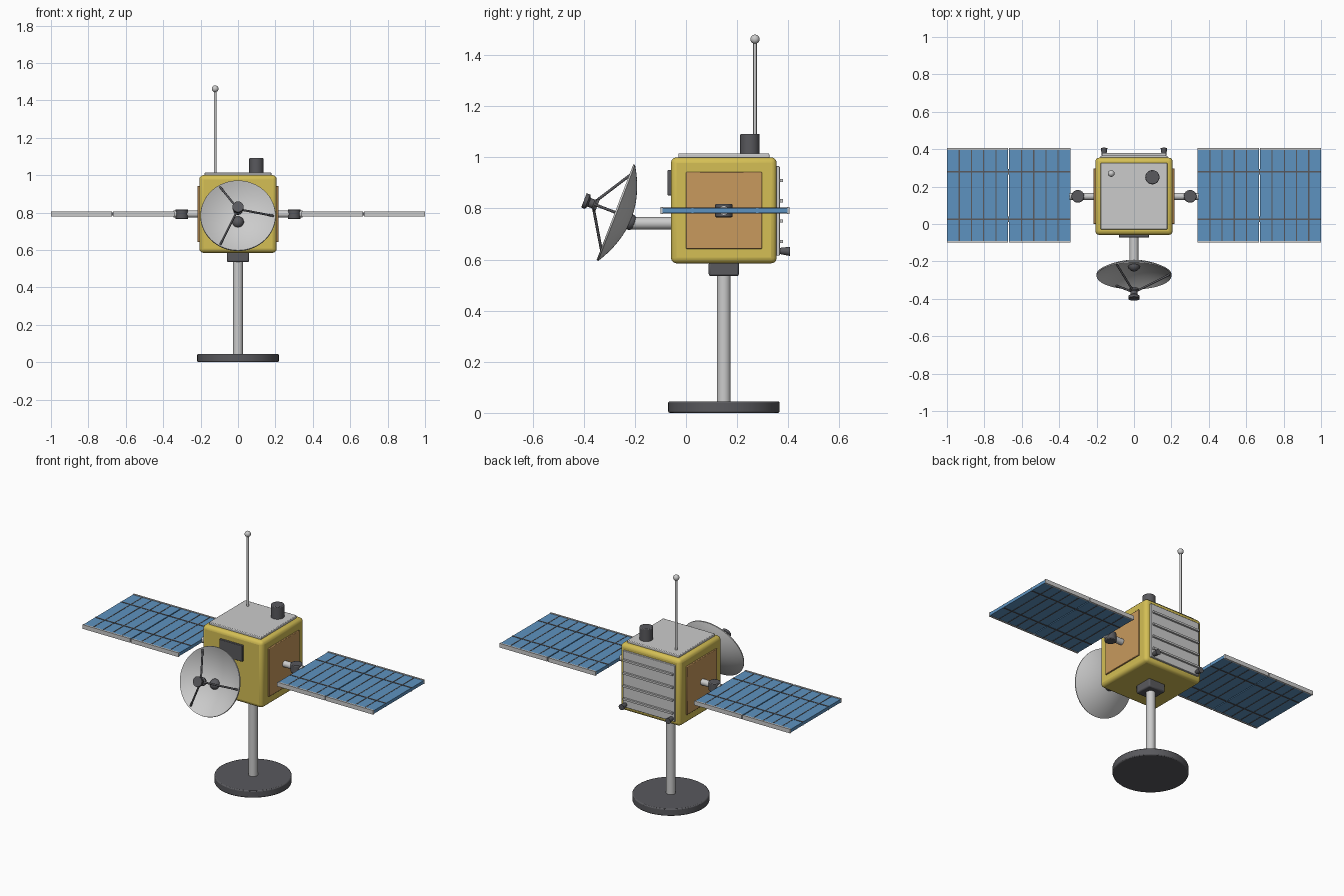
import bpy, bmesh, math
from mathutils import Vector, Matrix

if "Cube" in bpy.data.objects:
    bpy.data.objects.remove(bpy.data.objects["Cube"])


def material(name, rgb):
    m = bpy.data.materials.new(name)
    m.diffuse_color = (*rgb, 1)
    m.use_nodes = True
    m.node_tree.nodes["Principled BSDF"].inputs["Base Color"].default_value = m.diffuse_color
    return m


FOIL = material("yellow_foil", (0.66, 0.52, 0.09))
ORANGE = material("orange_panel", (0.58, 0.32, 0.11))
BLUE = material("blue_cells", (0.11, 0.29, 0.53))
DARK = material("dark_metal", (0.1, 0.1, 0.11))
CY, CZ = 0.148, 0.792          # centre of the body


def finish(name, bm, mat=None, matrix=None, bevel=0, segments=2):
    bmesh.ops.recalc_face_normals(bm, faces=bm.faces)
    me = bpy.data.meshes.new(name)
    bm.to_mesh(me)
    bm.free()
    ob = bpy.data.objects.new(name, me)
    bpy.context.collection.objects.link(ob)
    if matrix:
        ob.matrix_world = matrix
    if mat:
        me.materials.append(mat)
    bpy.ops.object.select_all(action='DESELECT')
    ob.select_set(True)
    bpy.context.view_layer.objects.active = ob
    bpy.ops.object.shade_smooth_by_angle(angle=math.radians(35))
    if bevel:
        b = ob.modifiers.new("bevel", 'BEVEL')
        b.width, b.segments = bevel, segments
        b.limit_method = 'ANGLE'
    return ob


def add_box(bm, lo, hi):
    lo, hi = Vector(lo), Vector(hi)
    m = Matrix.Translation((lo + hi) / 2) @ Matrix.Diagonal((*(hi - lo), 1))
    bmesh.ops.create_cube(bm, size=1, matrix=m)


def box(name, lo, hi, mat=None, bevel=0, segments=2):
    bm = bmesh.new()
    add_box(bm, lo, hi)
    return finish(name, bm, mat, None, bevel, segments)


def rod(name, a, b, r, mat=None, r2=None, bevel=0, sides=32):
    a, b = Vector(a), Vector(b)
    bm = bmesh.new()
    bmesh.ops.create_cone(bm, cap_ends=True, segments=sides, radius1=r,
                          radius2=r if r2 is None else r2, depth=(b - a).length)
    rot = (b - a).to_track_quat('Z', 'Y').to_matrix().to_4x4()
    return finish(name, bm, mat, Matrix.Translation((a + b) / 2) @ rot, bevel)


def ball(name, c, r, mat=None):
    bm = bmesh.new()
    bmesh.ops.create_uvsphere(bm, u_segments=24, v_segments=14, radius=r)
    return finish(name, bm, mat, Matrix.Translation(c))


def lathe(name, profile, mat=None, matrix=None, steps=48):
    bm = bmesh.new()
    vs = [bm.verts.new((r, 0, z)) for r, z in profile]
    es = [bm.edges.new(p) for p in zip(vs, vs[1:])]
    bmesh.ops.spin(bm, geom=vs + es, axis=(0, 0, 1), cent=(0, 0, 0),
                   angle=math.tau, steps=steps)
    bmesh.ops.remove_doubles(bm, verts=bm.verts, dist=1e-5)
    return finish(name, bm, mat, matrix)


# Stand
rod("base_disc", (0, CY, 0), (0, CY, 0.045), 0.218, DARK, bevel=0.006, sides=64)
rod("stand_pole", (0, CY, 0.04), (0, CY, 0.55), 0.027)
box("stand_collar", (-0.059, CY - 0.059, 0.535), (0.059, CY + 0.059, 0.59), DARK, 0.008)

# Body and its face panels
box("body", (-0.207, CY - 0.207, 0.585), (0.207, CY + 0.207, 1.0), FOIL, 0.022, 3)
box("top_plate", (-0.178, CY - 0.178, 0.99), (0.178, CY + 0.178, 1.015), None, 0.004)
box("front_sensor", (-0.08, -0.072, 0.85), (0.08, -0.05, 0.95), DARK, 0.003)
box("radiator_plate", (-0.178, 0.34, 0.615), (0.178, 0.367, 0.965), None, 0.003)
for i in range(4):
    z = 0.67 + i * 0.08
    box(f"radiator_rib_{i + 1}", (-0.17, 0.36, z - 0.006), (0.17, 0.379, z + 0.006))

# Antenna and sensor can on the roof
rod("antenna_rod", (-0.122, 0.27, 1.01), (-0.122, 0.27, 1.46), 0.007, sides=16)
ball("antenna_tip", (-0.122, 0.27, 1.462), 0.018)
rod("roof_can", (0.098, 0.25, 1.01), (0.098, 0.25, 1.092), 0.038, DARK, bevel=0.005)

# Dish, built along its own axis (z out of the dish)
tilt = Matrix.Translation((0, -0.278, 0.785)) @ Matrix.Rotation(math.radians(69), 4, 'X')
R, D, T = 0.2, 0.062, 0.007
inner = [(R * i / 14, D * (i / 14) ** 2 - D) for i in range(15)]
lathe("dish", inner + [(r + 0.0015 * r / R, z - T) for r, z in reversed(inner)], None, tilt, 64)
lathe("dish_feed", [(0, 0.073), (0.025, 0.073), (0.025, 0.084), (0.018, 0.09), (0.018, 0.108),
                    (0.03, 0.115), (0.03, 0.13), (0, 0.13)], DARK, tilt, 32)
for i in range(3):
    a = i * math.tau / 3
    c, s = math.cos(a), math.sin(a)
    rod(f"feed_strut_{i + 1}", tilt @ Vector((0.19 * c, 0.19 * s, -0.008)),
        tilt @ Vector((0.018 * c, 0.018 * s, 0.084)), 0.0055, DARK, sides=12)
ball("dish_hub", (0, -0.222, 0.748), 0.032, DARK)
rod("dish_arm", (0, -0.215, 0.742), (0, -0.05, 0.742), 0.024)

# Mirrored parts: side panels, thrusters and solar wings
for side, s in (("left", -1), ("right", 1)):
    def sbox(bm, x0, x1, y0, y1, z0, z1):
        add_box(bm, (min(s * x0, s * x1), y0, z0), (max(s * x0, s * x1), y1, z1))

    bm = bmesh.new()
    sbox(bm, 0.195, 0.216, 0.0, 0.297, 0.642, 0.942)
    finish(f"{side}_side_panel", bm, ORANGE, bevel=0.003)
    rod(f"{side}_thruster", (s * 0.16, 0.36, 0.634), (s * 0.16, 0.407, 0.632), 0.011, DARK, 0.018)
    rod(f"{side}_wing_arm", (s * 0.2, CY, CZ), (s * 0.345, CY, CZ), 0.019)
    rod(f"{side}_wing_joint", (s * 0.3, CY, 0.765), (s * 0.3, CY, 0.817), 0.034, DARK, bevel=0.004)

    y0, y1 = -0.1, 0.405
    for n, x0 in enumerate((0.34, 0.673)):
        x1 = x0 + 0.327
        bm = bmesh.new()
        sbox(bm, x0, x1, y0 + 0.008, y1 - 0.008, 0.782, 0.802)
        finish(f"{side}_solar_panel_{n + 1}", bm, BLUE)
        # grey rails on the long edges
        bm = bmesh.new()
        for y in (y0, y1 - 0.01):
            sbox(bm, x0, x1, y, y + 0.01, 0.779, 0.805)
        finish(f"{side}_panel_rails_{n + 1}", bm)
        # dark dividing lines between the cells
        bm = bmesh.new()
        for i in range(1, 5):
            x = x0 + (x1 - x0) * i / 5
            sbox(bm, x - 0.003, x + 0.003, y0 + 0.01, y1 - 0.01, 0.7805, 0.8035)
        for f in (0.25, 0.75):
            y = y0 + (y1 - y0) * f
            sbox(bm, x0, x1, y - 0.004, y + 0.004, 0.780, 0.804)
        finish(f"{side}_cell_lines_{n + 1}", bm, DARK)
    # hinges between the two panels
    bm = bmesh.new()
    for y in (0.026, 0.279):
        sbox(bm, 0.66, 0.68, y - 0.015, y + 0.015, 0.784, 0.8)
    finish(f"{side}_panel_hinges", bm, DARK)
